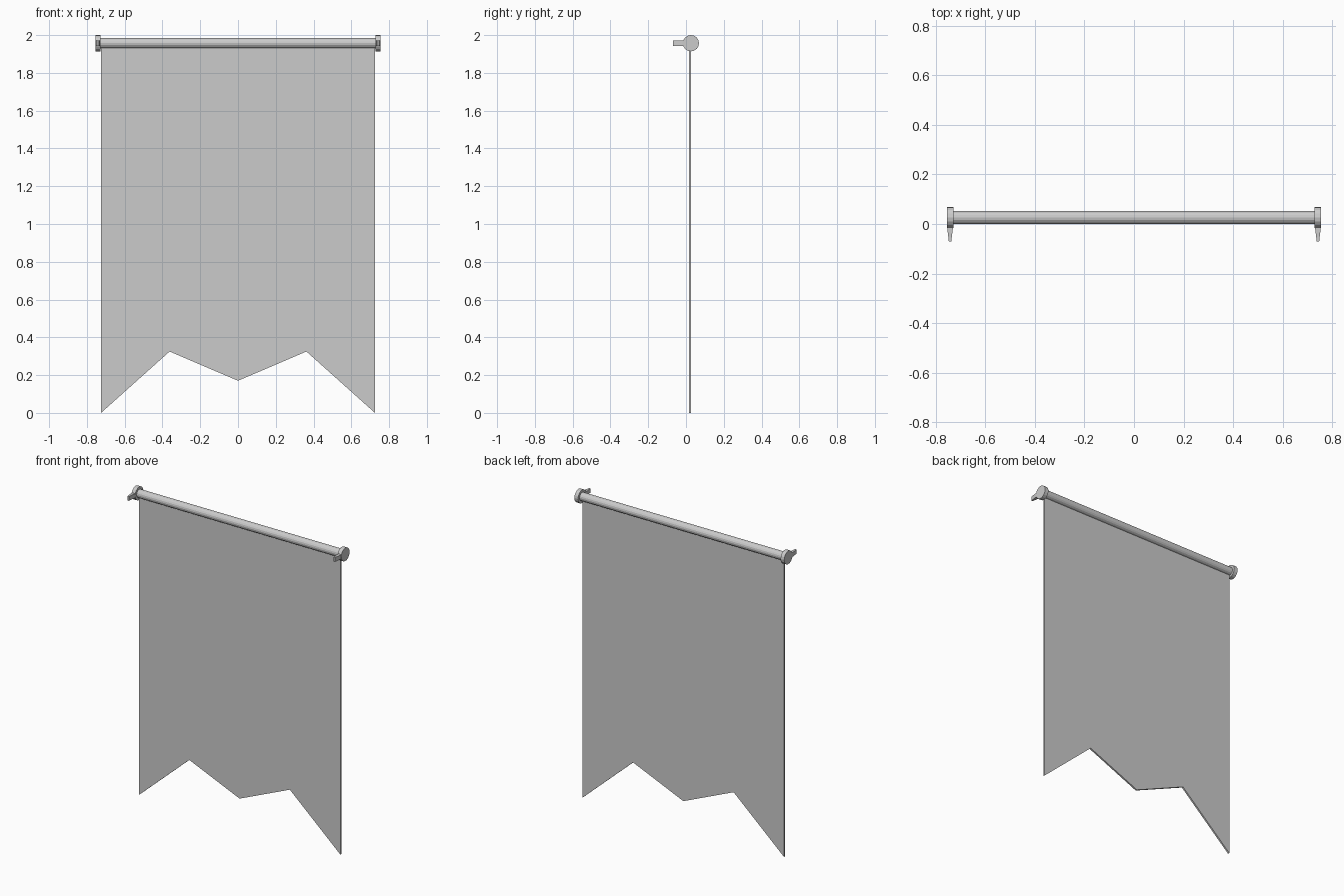
import bpy
import bmesh
from math import pi
from mathutils import Matrix

cube = bpy.data.objects.get("Cube")
if cube:
    bpy.data.objects.remove(cube, do_unlink=True)

ROD_Y, ROD_Z = 0.026, 1.957

grey = bpy.data.materials.new("plain grey")
grey.use_nodes = True
grey.diffuse_color = (0.6, 0.6, 0.6, 1)
grey.node_tree.nodes["Principled BSDF"].inputs["Base Color"].default_value = (0.6, 0.6, 0.6, 1)


def finish(name, bm):
    bmesh.ops.recalc_face_normals(bm, faces=bm.faces)
    mesh = bpy.data.meshes.new(name)
    bm.to_mesh(mesh)
    bm.free()
    mesh.materials.append(grey)
    obj = bpy.data.objects.new(name, mesh)
    bpy.context.collection.objects.link(obj)
    return obj


def rod(name, x, radius, length, sides):
    """Faceted cylinder lying along x."""
    bm = bmesh.new()
    place = Matrix.Translation((x, ROD_Y, ROD_Z)) @ Matrix.Rotation(pi / 2, 4, "Y")
    bmesh.ops.create_cone(bm, cap_ends=True, segments=sides, radius1=radius,
                          radius2=radius, depth=length, matrix=place)
    return finish(name, bm)


def prism(name, points, offset):
    """Flat outline pushed out along an offset."""
    bm = bmesh.new()
    face = bm.faces.new([bm.verts.new(p) for p in points])
    result = bmesh.ops.extrude_face_region(bm, geom=[face], use_keep_orig=True)
    verts = [v for v in result["geom"] if isinstance(v, bmesh.types.BMVert)]
    bmesh.ops.translate(bm, verts=verts, vec=offset)
    return finish(name, bm)


# Hanging cloth with a zigzag hem
half = [(0, 0.17), (0.362, 0.325), (0.725, 0), (0.725, 1.95)]
outline = half + [(-x, z) for x, z in reversed(half[1:])]
prism("banner_cloth", [(x, 0.016, z) for x, z in outline], (0, 0.011, 0))

# Cross rod
rod("cross_rod", 0, 0.027, 1.47, 16)

# End caps with tapered wall pegs
for side, s in (("left", 1), ("right", -1)):
    rod(side + "_end_cap", s * 0.742, 0.043, 0.026, 16)
    peg = [(0.730, 0.0), (0.754, 0.0), (0.753, -0.02), (0.747, -0.07),
           (0.737, -0.07), (0.731, -0.02)]
    prism(side + "_peg", [(s * x, y, ROD_Z - 0.014) for x, y in peg], (0, 0, 0.028))
